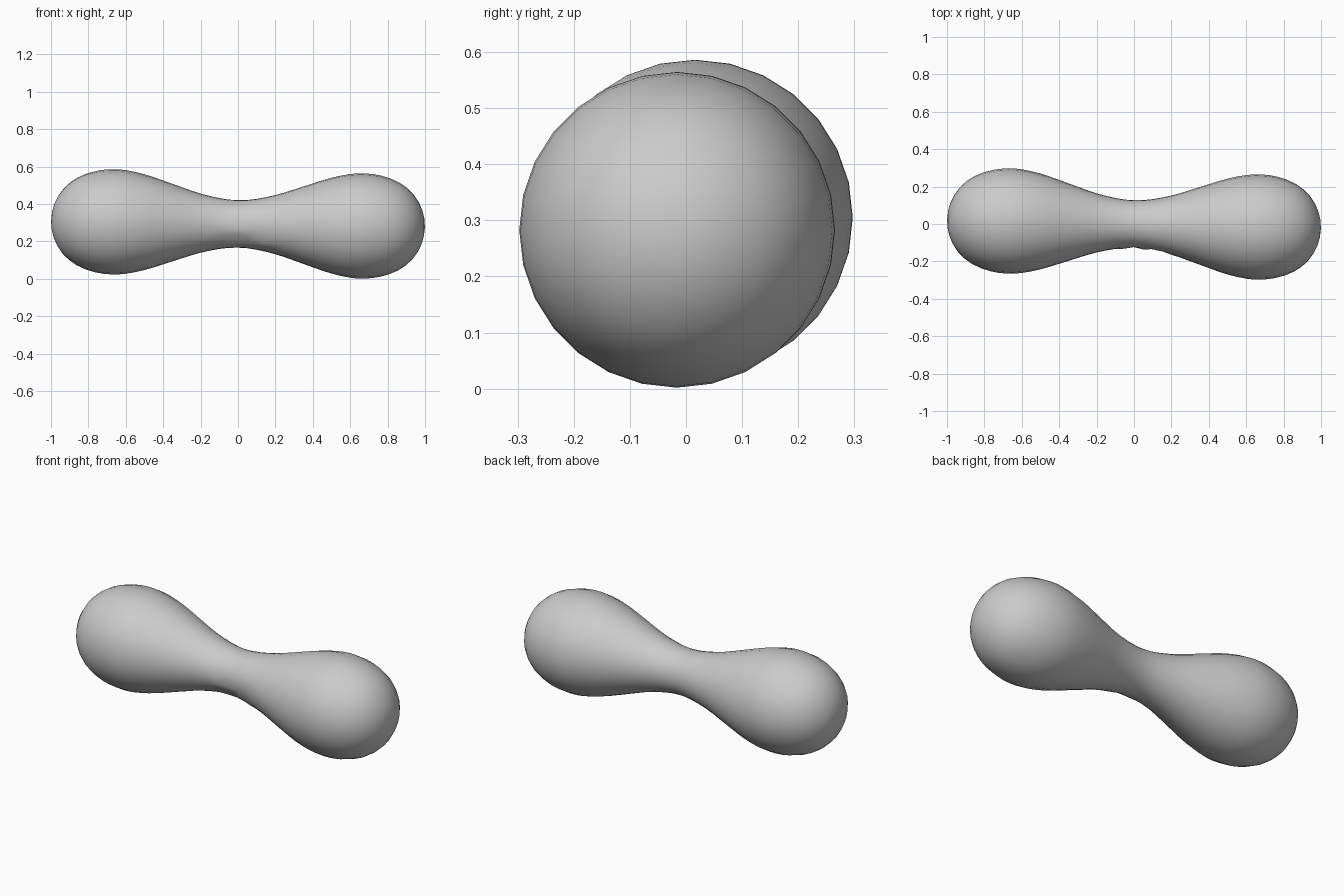
import bpy, bmesh, math, random
from mathutils import Vector

if "Cube" in bpy.data.objects:
    bpy.data.objects.remove(bpy.data.objects["Cube"])

random.seed(4)
SIDES = 28

# Half profile: distance from the middle, radius
half = [(0.0, .127), (.05, .129), (.1, .136), (.15, .146), (.2, .158), (.25, .173),
        (.3, .19), (.35, .207), (.4, .224), (.45, .241), (.5, .256), (.55, .268),
        (.6, .277), (.64, .281), (.68, .281), (.72, .278), (.76, .271), (.81, .257),
        (.86, .235), (.9, .208), (.935, .175), (.965, .132), (.985, .088), (.995, .05)]
profile = [(-x, r) for x, r in reversed(half[1:])] + half

# Long axis, tilted slightly down and forward to the right
centre = Vector((0, 0, .294))
axis = Vector((1, -.024, -.0165)).normalized()
side = axis.cross(Vector((0, 0, 1))).normalized()
up = side.cross(axis).normalized()

# Dumbbell-shaped body of revolution with rounded ends
bm = bmesh.new()
rings = []
for x, r in profile:
    ring = []
    for i in range(SIDES):
        a = 2 * math.pi * i / SIDES
        p = centre + axis * x + (side * math.cos(a) + up * math.sin(a)) * r
        ring.append(bm.verts.new(p))
    rings.append(ring)
for a, b in zip(rings, rings[1:]):
    for i in range(SIDES):
        j = (i + 1) % SIDES
        bm.faces.new((a[i], a[j], b[j], b[i]))
for ring, end in ((rings[0], -1), (rings[-1], 1)):
    tip = bm.verts.new(centre + axis * end)
    for i in range(SIDES):
        bm.faces.new((ring[i], ring[(i + 1) % SIDES], tip))

# Slightly crumpled seam on the front underside of the neck
for v in bm.verts:
    if -.08 < v.co.x < .17 and v.co.y < -.06 and v.co.z < .32:
        v.co += Vector([random.uniform(-.006, .006) for _ in range(3)])

bmesh.ops.recalc_face_normals(bm, faces=bm.faces)
for f in bm.faces:
    f.smooth = True
mesh = bpy.data.meshes.new("dumbbell_body")
bm.to_mesh(mesh)
bm.free()

grey = bpy.data.materials.new("light grey")
grey.diffuse_color = (.6, .6, .6, 1)
grey.use_nodes = True
grey.node_tree.nodes["Principled BSDF"].inputs["Base Color"].default_value = grey.diffuse_color
mesh.materials.append(grey)
body = bpy.data.objects.new("dumbbell_body", mesh)
bpy.context.collection.objects.link(body)
